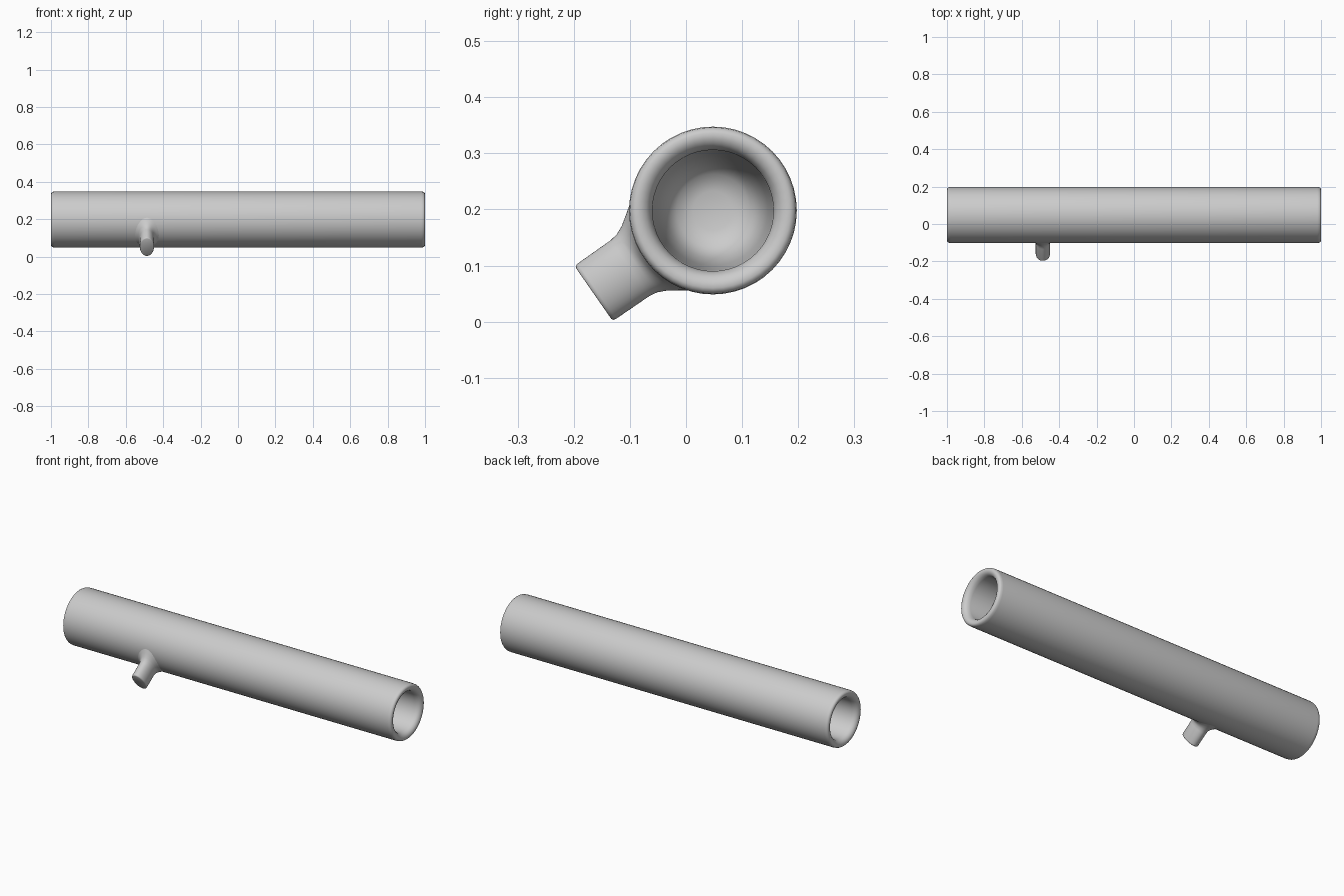
import bpy, bmesh, math

if "Cube" in bpy.data.objects:
    bpy.data.objects.remove(bpy.data.objects["Cube"])

CY, CZ, R = 0.048, 0.198, 0.1495   # tube axis position and outer radius
SEG = 48


def loft(name, rings, cap_start=False, cap_end=False, angle=50):
    """Skin a list of equal-length closed rings into one smooth object."""
    bm = bmesh.new()
    vs = [[bm.verts.new(p) for p in ring] for ring in rings]
    n = len(rings[0])
    for a, b in zip(vs, vs[1:]):
        for i in range(n):
            j = (i + 1) % n
            bm.faces.new((a[i], a[j], b[j], b[i]))
    if cap_start:
        bm.faces.new(vs[0][::-1])
    if cap_end:
        bm.faces.new(vs[-1])
    bmesh.ops.recalc_face_normals(bm, faces=bm.faces)
    me = bpy.data.meshes.new(name)
    bm.to_mesh(me)
    bm.free()
    ob = bpy.data.objects.new(name, me)
    bpy.context.collection.objects.link(ob)
    bpy.ops.object.select_all(action='DESELECT')
    ob.select_set(True)
    bpy.context.view_layer.objects.active = ob
    bpy.ops.object.shade_smooth_by_angle(angle=math.radians(angle))
    return ob


# Tube: rounded rims at both ends, deep tapering bores with a wall between
half = [(0.05, 0.035), (0.06, 0.065), (0.09, 0.085), (0.2, 0.098), (0.5, 0.106),
        (0.97, 0.108), (0.985, 0.112), (0.994, 0.119), (0.999, 0.128),
        (1.0, 0.138), (0.997, 0.144), (0.991, 0.148), (0.98, R)]
profile = half + [(-x, r) for x, r in reversed(half)]
angles = [2 * math.pi * i / SEG for i in range(SEG)]
loft("tube", [[(x, CY + r * math.cos(a), CZ + r * math.sin(a)) for a in angles]
              for x, r in profile], True, True)

# Side handle: oval stub pointing down and forward, flaring into the tube
SX = -0.487
tilt = math.atan2(-0.148, -0.213)
ux, uz = math.cos(tilt), math.sin(tilt)


def oval(a, b, dist, mix):
    """Oval ring; mix 0 lies on the tube surface, mix 1 is flat at dist."""
    ring = []
    for ang in angles:
        t = b * math.cos(ang)
        s = (math.sqrt(R * R - t * t) - 0.001) * (1 - mix) + dist * mix
        ring.append((SX + a * math.sin(ang), CY + ux * s - uz * t, CZ + uz * s + ux * t))
    return ring


loft("side_handle", [
    oval(0.066, 0.094, 0.17, 0.0), oval(0.054, 0.081, 0.168, 0.2),
    oval(0.045, 0.070, 0.168, 0.5), oval(0.040, 0.063, 0.17, 0.85),
    oval(0.0385, 0.0605, 0.18, 1), oval(0.0385, 0.060, 0.252, 1),
    oval(0.037, 0.0585, 0.257, 1), oval(0.034, 0.055, 0.259, 1)], cap_end=True)
